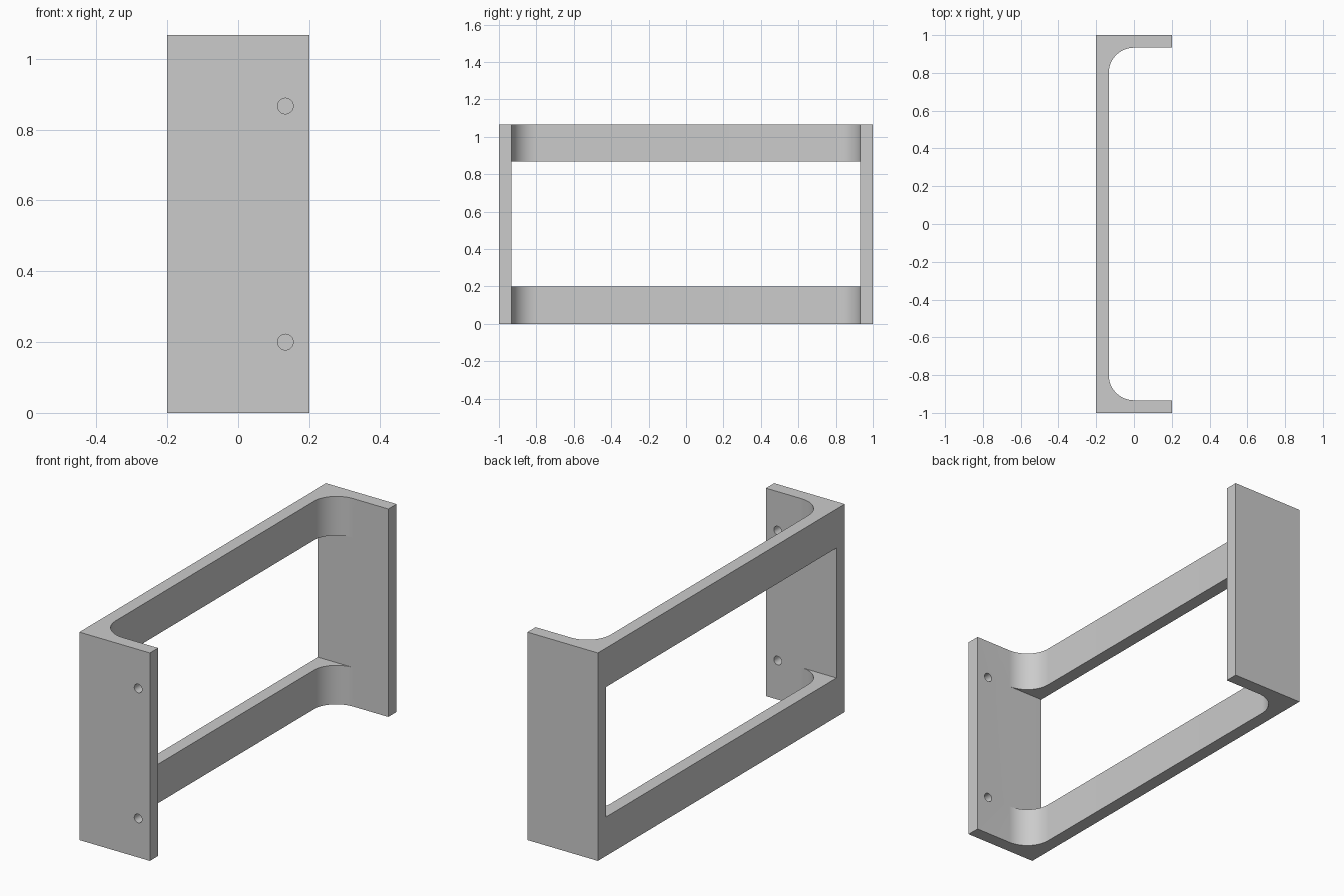
import bpy
import bmesh
from math import pi, sin, cos, radians

cube = bpy.data.objects.get("Cube")
if cube:
    bpy.data.objects.remove(cube, do_unlink=True)

HALF_X, HALF_Y, HEIGHT = 0.2, 1.0, 1.0667
WALL = 0.0667       # thickness of every wall
FILLET = 0.1333     # inner corner radius
BAR = 0.2           # height of each rail
STEPS = 20

grey = bpy.data.materials.new("light grey")
grey.use_nodes = True
colour = (0.6, 0.6, 0.6, 1)
grey.diffuse_color = colour
grey.node_tree.nodes["Principled BSDF"].inputs["Base Color"].default_value = colour


def cut(target, cutter):
    """Subtract the cutter from the target, then discard it."""
    cutter.hide_render = True
    mod = target.modifiers.new("cut", "BOOLEAN")
    mod.operation = "DIFFERENCE"
    mod.solver = "EXACT"
    mod.object = cutter
    bpy.ops.object.select_all(action="DESELECT")
    target.select_set(True)
    bpy.context.view_layer.objects.active = target
    bpy.ops.object.modifier_apply(modifier=mod.name)
    bpy.data.objects.remove(cutter, do_unlink=True)


# Channel profile seen from above: one half, then mirrored in y
inner_x, inner_y = -HALF_X + WALL, HALF_Y - WALL
half = [(-HALF_X, HALF_Y), (HALF_X, HALF_Y), (HALF_X, inner_y)]
for i in range(STEPS + 1):
    a = pi / 2 * (1 + i / STEPS)
    half.append((inner_x + FILLET + FILLET * cos(a),
                 inner_y - FILLET + FILLET * sin(a)))
profile = half + [(x, -y) for x, y in reversed(half)]

# Bracket body: the profile extruded upwards
bm = bmesh.new()
base = bm.faces.new([bm.verts.new((x, y, 0)) for x, y in profile])
top = bmesh.ops.extrude_face_region(bm, geom=[base])["geom"]
bmesh.ops.translate(bm, vec=(0, 0, HEIGHT),
                    verts=[v for v in top if isinstance(v, bmesh.types.BMVert)])
bmesh.ops.recalc_face_normals(bm, faces=bm.faces)
mesh = bpy.data.meshes.new("bracket_frame")
bm.to_mesh(mesh)
bm.free()
frame = bpy.data.objects.new("bracket_frame", mesh)
bpy.context.collection.objects.link(frame)
mesh.materials.append(grey)

# Window between the two rails, reaching from end plate to end plate
bpy.ops.mesh.primitive_cube_add(size=1, location=(-0.1, 0, HEIGHT / 2))
window = bpy.context.object
window.name = "window_cutter"
window.scale = (0.4, 2 * inner_y, HEIGHT - 2 * BAR)
cut(frame, window)

# Screw holes through the front end plate only
for z in (BAR, HEIGHT - BAR):
    bpy.ops.mesh.primitive_cylinder_add(
        vertices=32, radius=0.0222, depth=0.2,
        location=(0.1333, -HALF_Y + WALL / 2, z), rotation=(pi / 2, 0, 0))
    bpy.context.object.name = "screw_hole_cutter"
    cut(frame, bpy.context.object)

bpy.ops.object.shade_smooth_by_angle(angle=radians(30))
